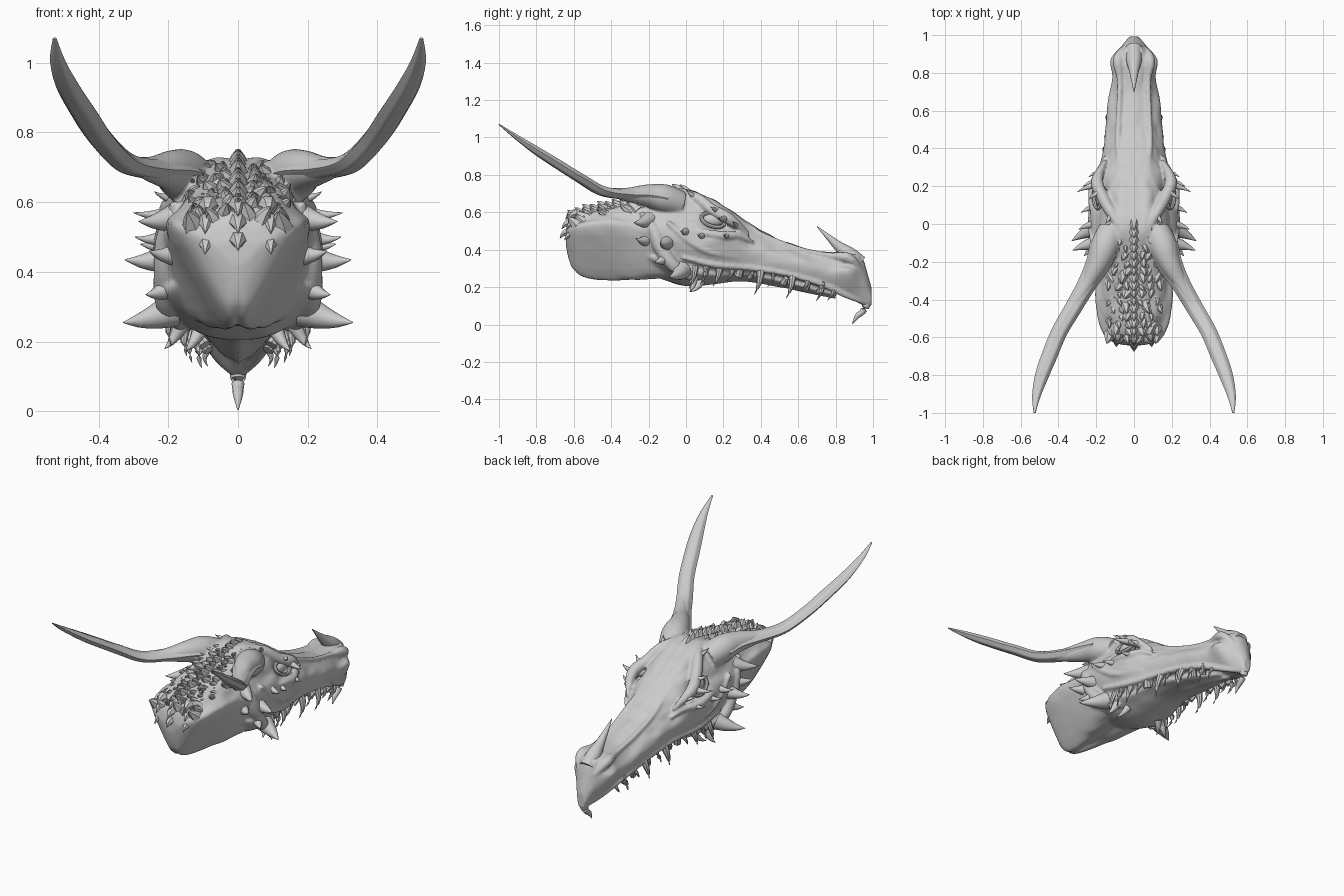
import bpy, bmesh, math, random
from mathutils import Vector, noise

random.seed(4)


def spline(pts, n, closed=False):
    """Smooth curve passing through all points (works on any vector size)."""
    out, m = [], len(pts)
    pick = (lambda i: pts[i % m]) if closed else (lambda i: pts[max(0, min(m - 1, i))])
    for i in range(m if closed else m - 1):
        p0, p1, p2, p3 = (pick(i + k) for k in (-1, 0, 1, 2))
        for s in range(n):
            t = s / n
            out.append([0.5 * (2 * b + (c - a) * t + (2 * a - 5 * b + 4 * c - d) * t * t
                               + (3 * b - a - 3 * c + d) * t ** 3)
                        for a, b, c, d in zip(p0, p1, p2, p3)])
    if not closed:
        out.append(list(pts[-1]))
    return out


def skin(bm, rings):
    """Join rings of points into a closed tube."""
    vs = [[bm.verts.new(p) for p in r] for r in rings]
    n = len(vs[0])
    for a, b in zip(vs, vs[1:]):
        for i in range(n):
            bm.faces.new((a[i], a[(i + 1) % n], b[(i + 1) % n], b[i]))
    bm.faces.new(vs[0])
    bm.faces.new(vs[-1][::-1])


def tube(bm, pts, n=10, steps=4, flat=1.0, flute=0.0):
    """Tapered tube along points (x, y, z, radius)."""
    path = spline(pts, steps)
    rings = []
    for i, p in enumerate(path):
        c = Vector(p[:3])
        t = (Vector(path[min(i + 1, len(path) - 1)][:3]) - Vector(path[max(i - 1, 0)][:3])).normalized()
        ref = Vector((0, 0, 1)) if abs(t.z) < 0.9 else Vector((0, 1, 0))
        side = t.cross(ref).normalized()
        up = side.cross(t)
        ring = []
        for k in range(n):
            a = 2 * math.pi * k / n
            r = max(p[3], 0.001) * (1 + flute * math.cos(6 * a))
            ring.append(c + side * r * math.cos(a) + up * r * flat * math.sin(a))
        rings.append(ring)
    skin(bm, rings)


def spike(bm, base, tip, r, bend=(0, 0, 0), n=8):
    """Curved thorn or tooth from base to tip."""
    b, t, k = Vector(base), Vector(tip), Vector(bend)
    tube(bm, [(*b, r), (*(b.lerp(t, .35) + k), r * .72), (*(b.lerp(t, .7) + k), r * .38), (*t, .001)], n, 2)


def sided(p, s):
    return (p[0] * s, *p[1:])


def finish(name, bm):
    bmesh.ops.recalc_face_normals(bm, faces=bm.faces)
    me = bpy.data.meshes.new(name)
    bm.to_mesh(me)
    bm.free()
    ob = bpy.data.objects.new(name, me)
    bpy.context.collection.objects.link(ob)
    return ob


def loft(bm, stations, wrinkle, dents=()):
    """Body from stations (y, top z, mid z, bottom z, top, mid and bottom half width)."""
    rings = []
    for y, zt, zm, zb, wt, wm, wb in spline(stations, 6):
        half = [(wt, zt - .015), ((wt + wm) * .54, zt * .5 + zm * .5), (wm, zm), (wb, zb + .012)]
        prof = [(0, zt)] + half + [(0, zb)] + [(-x, z) for x, z in half[::-1]]
        rings.append([Vector((x, y, z)) for x, z in spline(prof, 6, True)])
    for ring in rings:
        for v in ring:
            for c, r, d in dents:
                q = Vector((abs(v.x), v.y, v.z)) - Vector(c)
                v.x *= 1 - d * math.exp(-q.length_squared / (r * r))
            f = noise.noise(Vector((abs(v.x) * 22, v.y * 9, v.z * 22)))
            v.x *= 1 + wrinkle * f * 5
            v.z += wrinkle * f
    skin(bm, rings)


# Head: skull, snout and neck
skull = [(-.642, .50, .46, .42, .02, .05, .02), (-.625, .56, .49, .345, .055, .11, .03),
         (-.585, .592, .50, .28, .08, .155, .04), (-.50, .615, .51, .252, .10, .188, .05),
         (-.40, .635, .51, .25, .11, .20, .07),
         (-.25, .67, .50, .25, .11, .205, .11), (-.12, .71, .48, .26, .11, .225, .14),
         (0, .725, .46, .27, .10, .235, .16), (.14, .67, .45, .27, .095, .235, .16),
         (.25, .605, .43, .27, .09, .205, .15), (.36, .53, .385, .27, .08, .168, .135),
         (.50, .455, .35, .25, .075, .15, .12), (.65, .405, .31, .22, .065, .138, .105),
         (.78, .385, .275, .18, .06, .115, .075), (.87, .39, .27, .145, .06, .122, .055),
         (.94, .36, .23, .11, .035, .068, .035), (.992, .20, .15, .10, .012, .025, .018)]
head = bmesh.new()
loft(head, skull, .008, [((.2, .15, .56), .06, .2), ((.09, .86, .32), .03, .25)])

# Head: lower jaw
loft(head, [(-.22, .42, .36, .28, .1, .16, .07), (-.12, .40, .33, .24, .15, .215, .09),
            (0, .36, .28, .205, .15, .20, .09), (.15, .33, .26, .215, .12, .16, .07),
            (.30, .31, .265, .23, .10, .128, .06), (.50, .27, .23, .20, .08, .105, .045),
            (.68, .225, .185, .16, .05, .07, .03), (.80, .185, .155, .135, .02, .04, .02)], .004)

# Head: brow, cheek, snout and lip ridges
ridges = [[(.06, -.04, .705, .025), (.12, .06, .675, .030), (.165, .14, .612, .032), (.195, .23, .565, .032), (.15, .34, .48, .008)],
          [(.21, .02, .50, .008), (.22, .10, .49, .02), (.215, .20, .475, .024), (.185, .28, .475, .018), (.15, .36, .44, .008)],
          [(.075, .28, .56, .008), (.085, .42, .475, .014), (.08, .60, .405, .014), (.075, .76, .37, .016), (.085, .87, .355, .028), (.05, .94, .29, .01)],
          [(.21, -.02, .36, .01), (.19, .15, .32, .018), (.155, .32, .305, .016), (.13, .52, .275, .016), (.105, .70, .225, .016), (.055, .86, .155, .016), (.02, .95, .12, .014)],
          [(.18, -.24, .60, .012), (.20, -.17, .50, .035), (.205, -.13, .40, .038), (.20, -.05, .30, .034), (.15, .06, .235, .015)],
          [(.22, -.1, .55, .012), (.225, .0, .46, .02), (.215, .12, .39, .018), (.18, .28, .36, .008)]]
horn = [(.12, -.03, .645, .07), (.155, -.12, .675, .076), (.19, -.21, .69, .062), (.25, -.32, .695, .047),
        (.325, -.45, .715, .042), (.395, -.57, .785, .04), (.445, -.69, .86, .039), (.487, -.80, .93, .034),
        (.517, -.91, 1.005, .021), (.526, -1.0, 1.07, .005)]
for s in (1, -1):
    for r in ridges:
        tube(head, [sided(p, s) for p in r], 12, 5)
    # Fleshy horn roots taper into the horns
    tube(head, [(s * x, y, z, r * k) for (x, y, z, r), k in zip(horn[:5], (1, 1, .96, .78, .4))], 20, 6)

# Fuse the head into one sculpted skin
ob = finish("head", head)
rm = ob.modifiers.new("fuse", 'REMESH')
rm.mode, rm.voxel_size, rm.use_smooth_shade = 'VOXEL', .008, True
sm = ob.modifiers.new("soften", 'SMOOTH')
sm.factor, sm.iterations = .5, 4

# Long swept horns
bm = bmesh.new()
for s in (1, -1):
    tube(bm, [sided(p, s) for p in horn[1:]], 24, 6, .62, .07)
finish("horns", bm)

# Eyes with ringed lids
bm = bmesh.new()
for s in (1, -1):
    lid = []
    for k in range(15):
        a = 2 * math.pi * k / 14
        lid.append((s * (.192 - .02 * math.sin(a)), .145 + .062 * math.cos(a), .558 + .034 * math.sin(a) - .014 * math.cos(a), .011))
    tube(bm, lid, 8, 2)
    res = bmesh.ops.create_uvsphere(bm, u_segments=20, v_segments=12, radius=1)
    for v in res["verts"]:
        v.co = Vector((s * .172 + v.co.x * .032, .145 + v.co.y * .06, .558 + v.co.z * .036))
finish("eyes", bm)

# Nose horn and hooked beak
bm = bmesh.new()
tube(bm, [(0, .93, .325, .045), (0, .87, .375, .042), (0, .80, .432, .024), (0, .70, .525, .002)], 14, 4)
finish("nose_horn", bm)
bm = bmesh.new()
tube(bm, [(0, .94, .20, .035), (0, .965, .12, .026), (0, .945, .07, .017), (0, .915, .045, .014), (0, .89, .005, .002)], 14, 4)
finish("beak_hook", bm)

# Cheek and jaw thorns: base, tip, radius
thorns = [((.17, -.20, .56), (.285, -.28, .545), .045), ((.17, -.21, .45), (.255, -.27, .46), .036),
          ((.19, -.10, .44), (.325, -.14, .435), .045), ((.19, -.11, .36), (.265, -.17, .335), .036),
          ((.19, -.02, .29), (.33, -.09, .255), .05), ((.16, .04, .25), (.21, .02, .18), .024),
          ((.11, .08, .23), (.15, .02, .175), .022), ((.20, .00, .50), (.295, -.03, .50), .026),
          ((.20, .09, .48), (.28, .06, .48), .024), ((.17, .17, .61), (.24, .13, .63), .02),
          ((.18, .21, .57), (.30, .17, .57), .024), ((.17, .27, .53), (.24, .25, .55), .02),
          ((.19, .22, .48), (.27, .20, .48), .022), ((.11, .05, .68), (.15, .0, .72), .022)]
bm = bmesh.new()
for s in (1, -1):
    for b, t, r in thorns:
        spike(bm, sided(b, s), sided(t, s), r, (0, .006, -.006), 12)
finish("cheek_thorns", bm)

# Teeth: y, base x, base z, tip z, radius (upper point down, lower point up)
teeth = [(.05, .18, .31, .19, .018), (.11, .175, .31, .215, .02), (.18, .165, .31, .205, .022), (.25, .15, .305, .23, .016),
         (.40, .135, .29, .16, .024), (.47, .13, .28, .20, .015), (.57, .12, .26, .14, .022), (.65, .108, .24, .175, .015),
         (.73, .092, .22, .125, .02), (.79, .075, .19, .13, .014), (.28, .135, .26, .405, .024), (.34, .13, .25, .32, .014),
         (.52, .11, .22, .30, .02), (.64, .095, .19, .27, .018), (.71, .085, .175, .25, .016)]
bm = bmesh.new()
for s in (1, -1):
    for y, x, z0, z1, r in teeth:
        lean = -.035 if z1 < z0 else .02
        spike(bm, (s * x, y, z0), (s * (x + .012), y + lean, z1), r, (s * .012, .008, 0))
finish("teeth", bm)

# Ragged crest of scales along crown, neck and back end
def top(y):
    for a, b in zip(skull, skull[1:]):
        if a[0] <= y <= b[0]:
            return a[1] + (b[1] - a[1]) * (y - a[0]) / (b[0] - a[0])
    return .54

bm = bmesh.new()
for i in range(16):
    y = -.59 + i * .04
    z = top(y)
    k = random.uniform(.7, 1.1)
    spike(bm, (0, y, z - .02), (0, y - .045, z + .03 * k), .034 * k, (0, 0, .006), 6)
    for s in (1, -1):
        for x in (.04, .08, .115):
            if y > -.08 and x < .06:
                continue
            j, k, q = random.uniform(-.015, .015), random.uniform(.6, 1.2), random.uniform(-.02, .03)
            zz = z - x * x * 2.6
            spike(bm, (s * (x + j), y + j, zz - .025), (s * (x + j + q), y - .045, zz + .018 * k), .034 * k, (0, 0, .004), 6)
for x, y, z in ((0, -.60, .57), (0, -.62, .52), (0, -.63, .47), (.085, -.585, .57), (.09, -.595, .52), (.09, -.605, .46)):
    for s in ((1, -1) if x else (1,)):
        spike(bm, (s * x, y, z + .02), (s * x * 1.05, y - .045, z - .01), .03, (0, 0, .01), 6)
finish("crest_scales", bm)

# Smooth shading with sharp edges kept
for ob in bpy.data.objects:
    ob.select_set(True)
    bpy.context.view_layer.objects.active = ob
bpy.ops.object.shade_smooth_by_angle(angle=math.radians(40))
